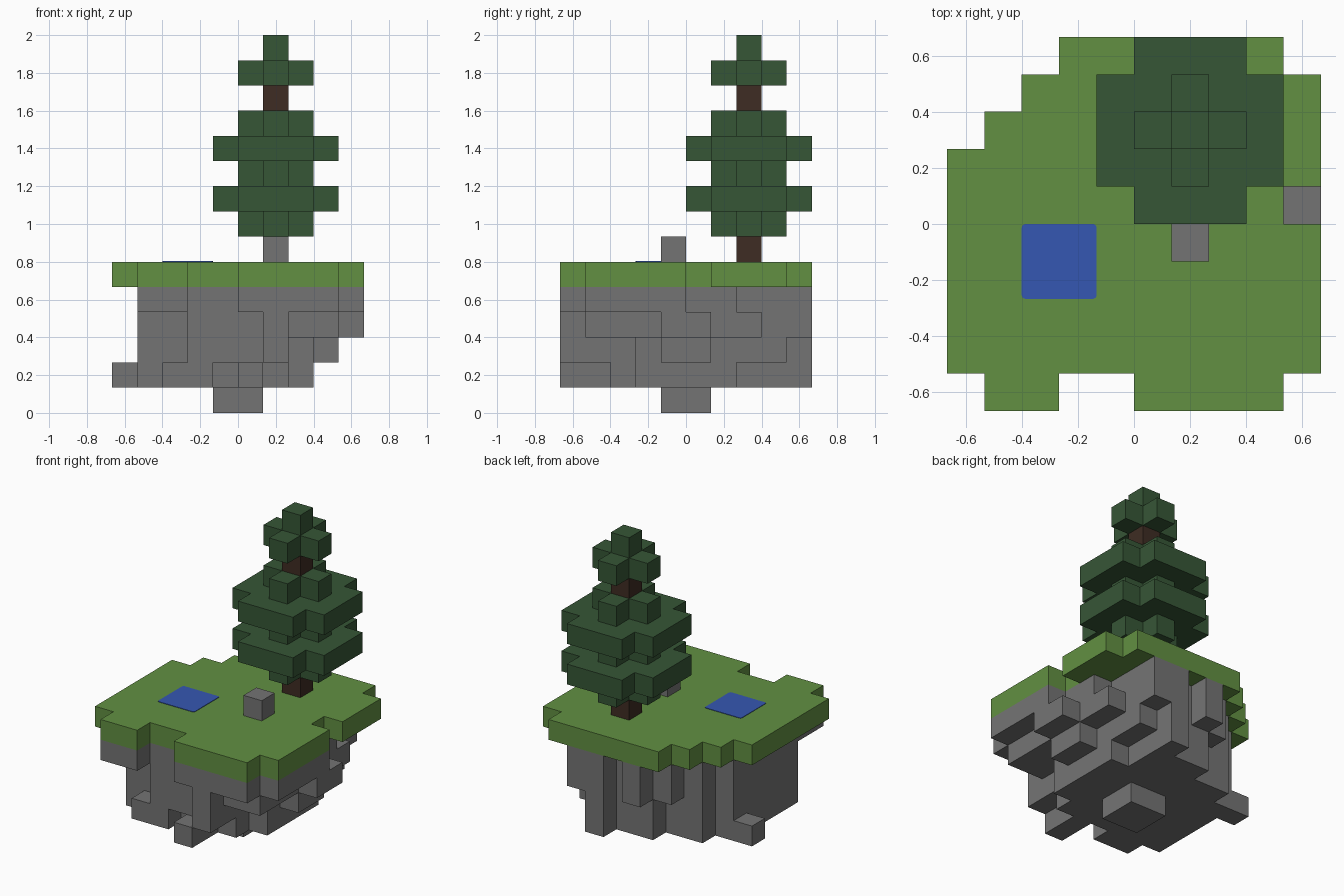
import bpy, bmesh
from mathutils import Vector

cube = bpy.data.objects.get("Cube")
if cube:
    bpy.data.objects.remove(cube)

U = 2 / 15  # block size
DIRS = [Vector(d) for d in ((1, 0, 0), (-1, 0, 0), (0, 1, 0), (0, -1, 0), (0, 0, 1), (0, 0, -1))]


def material(name, hex_code):
    rgb = [int(hex_code[n:n + 2], 16) / 255 for n in (0, 2, 4)]
    col = [c / 12.92 if c < 0.04 else ((c + 0.055) / 1.055) ** 2.4 for c in rgb] + [1]
    m = bpy.data.materials.new(name)
    m.use_nodes = True
    m.diffuse_color = col
    bsdf = m.node_tree.nodes["Principled BSDF"]
    bsdf.inputs["Base Color"].default_value = col
    bsdf.inputs["Roughness"].default_value = 0.9
    return m


def finish(name, bm, mat):
    mesh = bpy.data.meshes.new(name)
    bm.to_mesh(mesh)
    bm.free()
    mesh.materials.append(mat)
    ob = bpy.data.objects.new(name, mesh)
    bpy.context.collection.objects.link(ob)
    return ob


def blocks(name, cells, mat):
    """Skin a set of grid cells with only their outer faces."""
    bm = bmesh.new()
    for cell in cells:
        for d in DIRS:
            if tuple(int(a + b) for a, b in zip(cell, d)) in cells:
                continue
            centre = Vector(cell) + Vector((0.5, 0.5, 0.5)) + d / 2
            s = Vector((d.y, d.z, d.x)) / 2
            t = d.cross(s)
            corners = (centre + s + t, centre - s + t, centre - s - t, centre + s - t)
            bm.faces.new([bm.verts.new((p - Vector((5, 5, 0))) * U) for p in corners])
    bmesh.ops.remove_doubles(bm, verts=bm.verts, dist=0.001)
    bmesh.ops.dissolve_limit(bm, angle_limit=0.01, verts=bm.verts, edges=bm.edges)
    return finish(name, bm, mat)


def layer(rows, k):
    """Read a floor plan; the first row is the back, the last the front."""
    plan = rows.split()
    return {(i, len(plan) - 1 - r, k) for r, row in enumerate(plan)
            for i, ch in enumerate(row) if ch == "#"}


grass_green = material("grass green", "629042")
leaf_green = material("leaf green", "365636")
stone_grey = material("stone grey", "747474")
bark_brown = material("bark brown", "3e2c23")
water_blue = material("water blue", "3557b2")

# Grass slab
blocks("grass", layer("""
    ...######.
    ..########
    .#########
    ##########
    #########.
    ##########
    ##########
    ##########
    ##########
    .##..####.""", 5), grass_green)

# Ragged rock underside, from the top layer down
ROCK = ["""
    ....#.##..
    ...#####..
    ..######..
    .########.
    .########.
    .#########
    .#########
    .#########
    .#########
    .##..####.""", """
    ....#.##..
    ...#####..
    ..#######.
    .########.
    .#########
    .#########
    .########.
    .########.
    ...######.
    ......#...""", """
    ......#...
    ....####..
    ..######..
    .#######..
    .########.
    .########.
    .#######..
    .######...
    ...####...
    ......#...""", """
    ......#...
    ....###...
    ..#####...
    ########..
    .#######..
    .#######..
    .#######..
    .######...
    ..##.#....
    .....#...."""]
rock = {(i, j, 0) for i in (4, 5) for j in (4, 5)}
for n, plan in enumerate(ROCK):
    rock |= layer(plan, 4 - n)
blocks("rock_base", rock, stone_grey)

# Boulder on the grass
blocks("boulder", {(6, 4, 6)}, stone_grey)

# Tree: trunk and stacked foliage tiers around one column
TX, TY = 6, 7
blocks("trunk", {(TX, TY, k) for k in range(6, 13)}, bark_brown)


def tier(k, reach):
    """Square tier without its corners; reach 1 makes a plus."""
    span = range(-reach, reach + 1)
    return {(TX + a, TY + b, k) for a in span for b in span
            if reach == 0 or abs(a) + abs(b) < 2 * reach}


lower = set()
for k, reach in enumerate((1, 2, 1, 2, 1)):
    lower |= tier(7 + k, reach)
blocks("lower_foliage", lower, leaf_green)
blocks("upper_foliage", tier(13, 1) | tier(14, 0), leaf_green)

# Pond: thin plate with slightly rounded corners
bm = bmesh.new()
bmesh.ops.create_cube(bm, size=1)
bmesh.ops.scale(bm, vec=(2 * U, 2 * U, 0.006), verts=bm.verts)
bmesh.ops.translate(bm, vec=(-2 * U, -U, 6 * U), verts=bm.verts)
upright = [e for e in bm.edges if abs(e.verts[0].co.z - e.verts[1].co.z) > 0.001]
bmesh.ops.bevel(bm, geom=upright, offset=0.012, segments=2, profile=0.5, affect="EDGES")
finish("pond", bm, water_blue)
